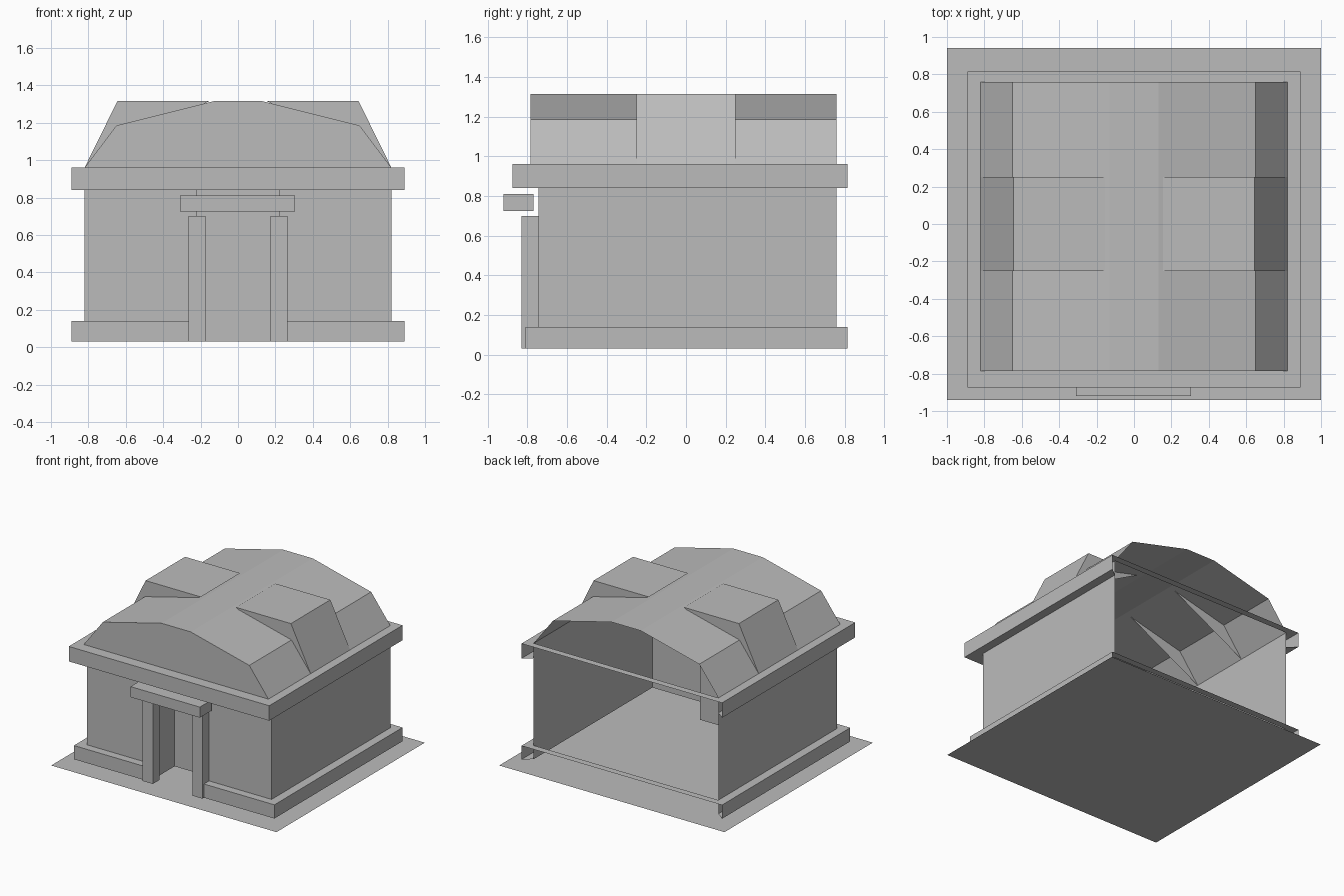
import bpy
import bmesh

cube = bpy.data.objects.get("Cube")
if cube:
    bpy.data.objects.remove(cube, do_unlink=True)

grey = bpy.data.materials.new("plain_grey")
grey.use_nodes = True
colour = (0.5, 0.5, 0.5, 1)
grey.diffuse_color = colour
grey.node_tree.nodes["Principled BSDF"].inputs["Base Color"].default_value = colour


def part(name, faces, mirror=True):
    """Make an object from polygons, mirrored across x = 0 if wanted."""
    bm = bmesh.new()
    for face in faces:
        bm.faces.new([bm.verts.new(p) for p in face])
    bmesh.ops.remove_doubles(bm, verts=bm.verts, dist=0.0005)
    mesh = bpy.data.meshes.new(name)
    bm.to_mesh(mesh)
    bm.free()
    mesh.materials.append(grey)
    obj = bpy.data.objects.new(name, mesh)
    bpy.context.collection.objects.link(obj)
    if mirror:
        obj.modifiers.new("Mirror", 'MIRROR')
    return obj


def wall(path, z0, z1):
    """Upright faces along a plan path."""
    return [[(*a, z0), (*b, z0), (*b, z1), (*a, z1)]
            for a, b in zip(path, path[1:])]


def shelf(outer, inner, z, up=True):
    """Level strip between two plan paths."""
    faces = []
    for i in range(len(outer) - 1):
        f = [(*p, z) for p in (outer[i], outer[i + 1], inner[i + 1], inner[i])]
        faces.append(f if up else f[::-1])
    return faces


def box(name, x0, x1, y0, y1, z0, z1, mirror=False):
    plan = [(x0, y0), (x1, y0), (x1, y1), (x0, y1)]
    faces = wall(plan + plan[:1], z0, z1)
    faces += [[(*p, z1) for p in plan], [(*p, z0) for p in plan[::-1]]]
    return part(name, faces, mirror)


# Main levels and plan lines
FLOOR, EAVE, CORNICE, RIDGE = 0.03, 0.96, 0.84, 1.315
SIDE, FRONT, BACK = 0.82, -0.745, 0.76
RIM, RIM_BACK, GABLE = 0.89, 0.815, -0.785
DOOR, DOOR_BACK = 0.22, -0.49

# Ground sheet
part("ground_sheet", [[(-1, -.94, 0), (1, -.94, 0), (1, .94, 0), (-1, .94, 0)]], False)

# Walls, open at the back
part("walls", wall([(DOOR, FRONT), (SIDE, FRONT), (SIDE, BACK)], FLOOR, EAVE)
     + wall([(0, FRONT), (DOOR, FRONT)], CORNICE, EAVE))

# Entrance recess
part("door_recess", wall([(0, DOOR_BACK), (DOOR, DOOR_BACK), (DOOR, FRONT)], FLOOR, CORNICE)
     + shelf([(0, FRONT), (DOOR, FRONT)], [(0, DOOR_BACK), (DOOR, DOOR_BACK)], CORNICE, False))

# Base trim and cornice, each with a thin ledge across the back
back_outer, back_inner = [(RIM, RIM_BACK), (0, RIM_BACK)], [(SIDE, BACK), (0, BACK)]
for name, start, front, z0, z1, edge in (("base_trim", DOOR, -.81, FLOOR, .14, FRONT),
                                         ("cornice", 0, -.875, CORNICE, EAVE, GABLE)):
    outer = [(start, front), (RIM, front), (RIM, RIM_BACK)]
    top = [(start, edge), (SIDE, edge), (SIDE, BACK)]
    under = [(start, FRONT), (SIDE, FRONT), (SIDE, BACK)]
    part(name, wall(outer, z0, z1) + shelf(outer, top, z1)
         + shelf(outer, under, z0, False) + shelf(back_outer, back_inner, z1))

# Faceted vault roof with a front gable
arch = [(SIDE, EAVE), (.65, 1.185), (.13, RIDGE), (0, RIDGE)]
roof = [[(a[0], GABLE, a[1]), (a[0], BACK, a[1]), (b[0], BACK, b[1]), (b[0], GABLE, b[1])]
        for a, b in zip(arch, arch[1:])]
roof.append([(0, GABLE, EAVE)] + [(x, GABLE, z) for x, z in arch])
part("vault_roof", roof)

# Side dormers
outline = [(SIDE, EAVE), (.645, RIDGE), (.155, RIDGE)]
near = [(x, -.25, z) for x, z in outline]
far = [(x, .25, z) for x, z in outline]
dormer = [[near[i], far[i], far[i + 1], near[i + 1]] for i in range(2)]
part("side_dormers", dormer + [near, far[::-1]])

# Entrance posts and canopy
box("door_posts", .175, .265, -.83, FRONT, FLOOR, .7, True)
box("door_canopy", -.31, .305, -.92, -.77, .725, .81)
